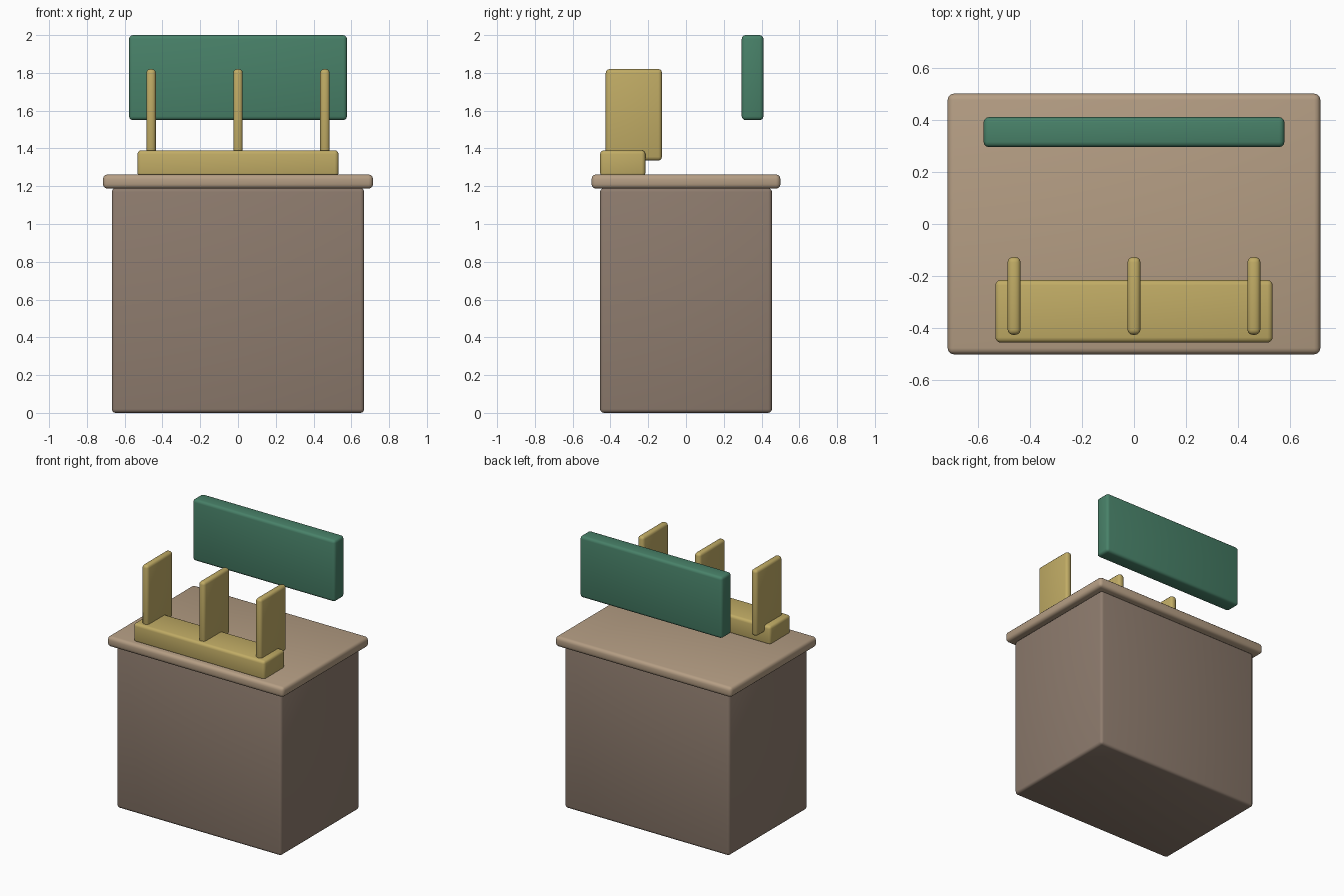
import bpy, math

if "Cube" in bpy.data.objects:
    bpy.data.objects.remove(bpy.data.objects["Cube"])


def material(name, rgb):
    m = bpy.data.materials.new(name)
    m.diffuse_color = (*rgb, 1)
    m.use_nodes = True
    m.node_tree.nodes["Principled BSDF"].inputs["Base Color"].default_value = m.diffuse_color
    return m


def box(name, x, y, z, mat, bevel=0.02):
    """Rounded box from (min, max) ranges."""
    bpy.ops.mesh.primitive_cube_add(size=1, location=[(a + b) / 2 for a, b in (x, y, z)])
    ob = bpy.context.object
    ob.name = name
    ob.scale = [b - a for a, b in (x, y, z)]
    bpy.ops.object.transform_apply(location=False, rotation=False, scale=True)
    mod = ob.modifiers.new("rounded_edges", 'BEVEL')
    mod.width = bevel
    mod.segments = 3
    bpy.ops.object.modifier_apply(modifier=mod.name)
    bpy.ops.object.shade_smooth_by_angle(angle=math.radians(35))
    ob.data.materials.append(mat)
    return ob


brown = material("body_brown", (0.27, 0.20, 0.155))
tan = material("top_tan", (0.46, 0.34, 0.23))
brass = material("brass", (0.53, 0.41, 0.13))
green = material("panel_green", (0.065, 0.22, 0.14))

# Cabinet and overhanging counter
box("cabinet", (-0.668, 0.668), (-0.455, 0.455), (0, 1.19), brown)
box("counter_top", (-0.715, 0.715), (-0.5, 0.5), (1.187, 1.262), tan, 0.024)

# Front rail with three upright dividers
box("rail", (-0.532, 0.532), (-0.455, -0.215), (1.25, 1.39), brass)
for i, cx in enumerate((-0.46, 0, 0.46)):
    box(f"divider_{i + 1}", (cx - 0.025, cx + 0.025), (-0.425, -0.127), (1.336, 1.82), brass)

# Floating rear panel
box("back_panel", (-0.577, 0.577), (0.295, 0.41), (1.55, 2.0), green)
